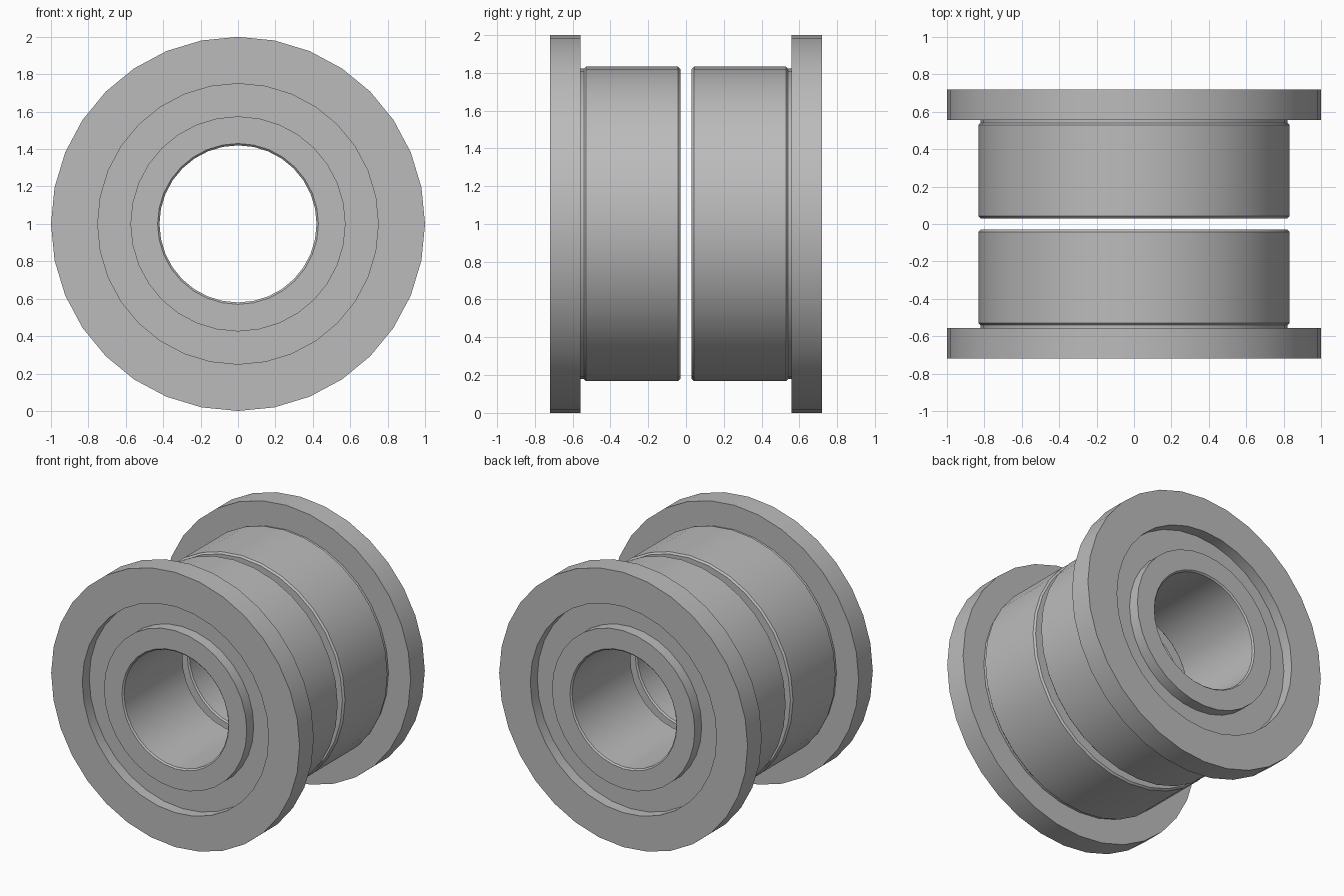
import bpy
import bmesh
import math
from mathutils import Matrix, Vector

cube = bpy.data.objects.get("Cube")
if cube:
    bpy.data.objects.remove(cube, do_unlink=True)

SIDES = 32

grey = bpy.data.materials.new("plain_grey")
grey.use_nodes = True
colour = (0.5, 0.5, 0.5, 1)
grey.diffuse_color = colour
grey.node_tree.nodes["Principled BSDF"].inputs["Base Color"].default_value = colour

# Half-section of one flanged bushing: (radius, distance from the middle)
SECTION = [
    (0.43, 0.03), (0.82, 0.03), (0.832, 0.042),      # inner end of barrel
    (0.832, 0.53), (0.822, 0.54), (0.822, 0.557),    # barrel and relief neck
    (1.0, 0.557), (1.0, 0.72),                       # flange rim
    (0.75, 0.72), (0.75, 0.64),                      # recessed ring groove
    (0.575, 0.64), (0.575, 0.72),                    # hub
    (0.43, 0.72), (0.42, 0.71), (0.42, 0.04),        # chamfered bore
]


def flanged_bushing(name, side):
    """Lathe the section around the y axis; side is -1 front, +1 back."""
    bm = bmesh.new()
    verts = [bm.verts.new((r, side * y, 0)) for r, y in SECTION]
    edges = [bm.edges.new((a, b)) for a, b in zip(verts, verts[1:] + verts[:1])]
    bmesh.ops.spin(bm, geom=verts + edges, cent=(0, 0, 0), axis=(0, 1, 0),
                   angle=math.tau, steps=SIDES, use_merge=True)
    bmesh.ops.remove_doubles(bm, verts=bm.verts, dist=0.0001)
    bmesh.ops.recalc_face_normals(bm, faces=bm.faces)
    bmesh.ops.transform(bm, matrix=Matrix.Translation(Vector((0, 0, 1))), verts=bm.verts)
    mesh = bpy.data.meshes.new(name)
    bm.to_mesh(mesh)
    bm.free()
    mesh.materials.append(grey)
    obj = bpy.data.objects.new(name, mesh)
    bpy.context.collection.objects.link(obj)
    bpy.ops.object.select_all(action="DESELECT")
    obj.select_set(True)
    bpy.context.view_layer.objects.active = obj
    bpy.ops.object.shade_smooth_by_angle(angle=math.radians(30))


flanged_bushing("front_flanged_bushing", -1)
flanged_bushing("back_flanged_bushing", 1)
